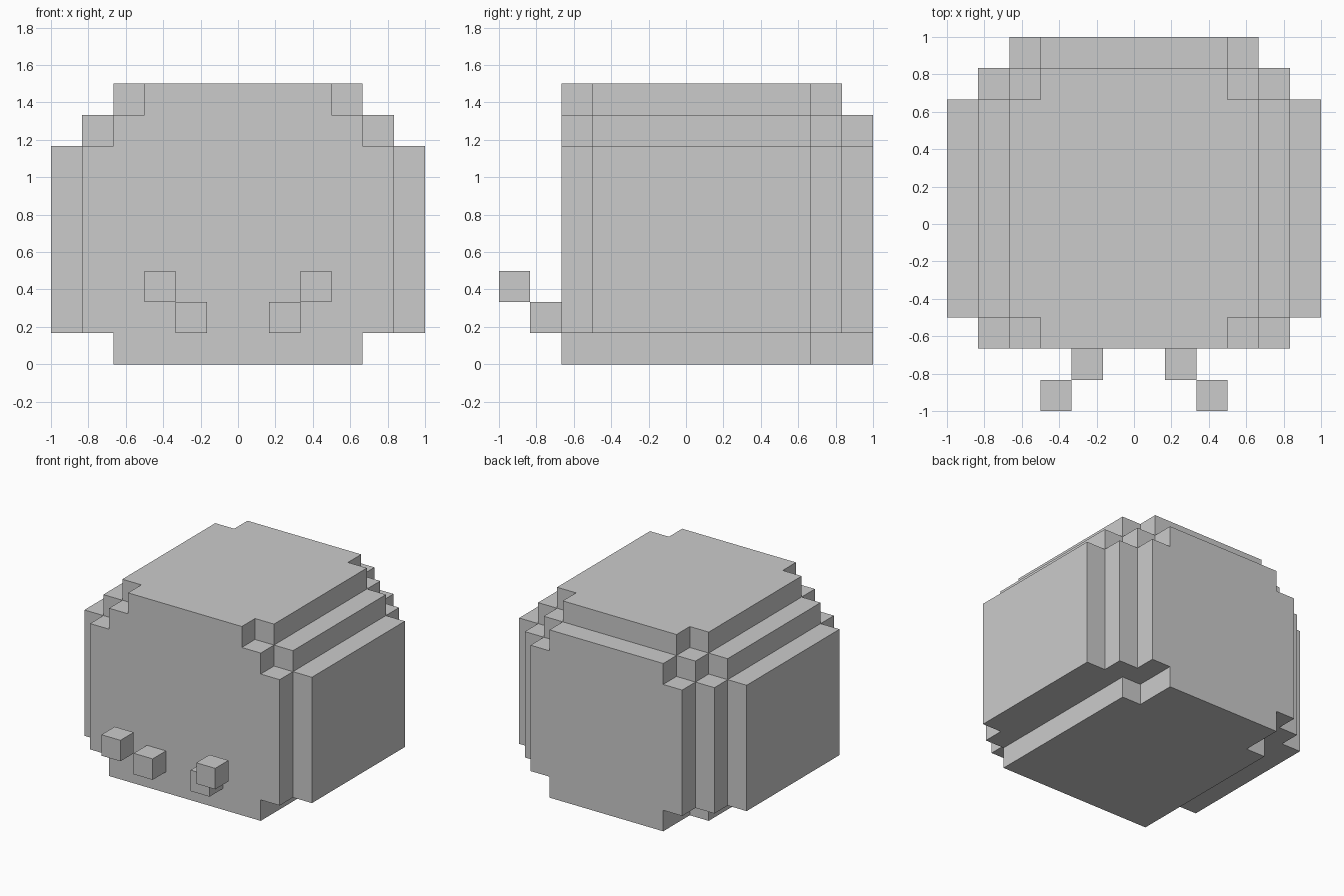
import bpy, bmesh
from mathutils import Vector

if "Cube" in bpy.data.objects:
    bpy.data.objects.remove(bpy.data.objects["Cube"])

U = 1 / 6  # one block

# Each layer: (z0, z1, rows), each row: (half width, y0, y1), all in blocks
LAYERS = [
    (0, 1, [(4, -4, 4), (3, 4, 6)]),
    (1, 7, [(5, -4, -3), (6, -3, 4), (5, 4, 5), (4, 5, 6)]),
    (7, 8, [(4, -4, -3), (5, -3, 4), (4, 4, 5), (3, 5, 6)]),
    (8, 9, [(3, -4, -3), (4, -3, 4), (3, 4, 5)]),
]


def block_skin(name, cells):
    """Outer skin of a set of unit blocks, with flat areas merged."""
    bm = bmesh.new()
    verts = {}

    def vert(p):
        key = tuple(round(c) for c in p)
        if key not in verts:
            verts[key] = bm.verts.new(Vector(key) * U)
        return verts[key]

    for cell in cells:
        for axis in range(3):
            for side in (0, 1):
                step = Vector((0, 0, 0))
                step[axis] = 2 * side - 1
                c = Vector(cell)
                if tuple(int(v) for v in c + step) in cells:
                    continue
                a, b = Vector((0, 0, 0)), Vector((0, 0, 0))
                a[(axis + 1) % 3] = b[(axis + 2) % 3] = 1
                o = c.copy()
                o[axis] += side
                loop = [o, o + a, o + a + b, o + b]
                bm.faces.new([vert(p) for p in (loop if side else loop[::-1])])
    bmesh.ops.dissolve_limit(bm, angle_limit=0.01, verts=bm.verts[:], edges=bm.edges[:])
    mesh = bpy.data.meshes.new(name)
    bm.to_mesh(mesh)
    bm.free()
    ob = bpy.data.objects.new(name, mesh)
    bpy.context.collection.objects.link(ob)
    return ob


# Rounded blocky body
body = {(x, y, z)
        for z0, z1, rows in LAYERS for z in range(z0, z1)
        for w, y0, y1 in rows for y in range(y0, y1)
        for x in range(-w, w)}
block_skin("body", body)

# Small stepped prongs on the front, left and right
for side, (inner, outer) in {"right": (1, 2), "left": (-2, -3)}.items():
    block_skin(f"{side}_prong_base", {(inner, -5, 1)})
    block_skin(f"{side}_prong_tip", {(outer, -6, 2)})
